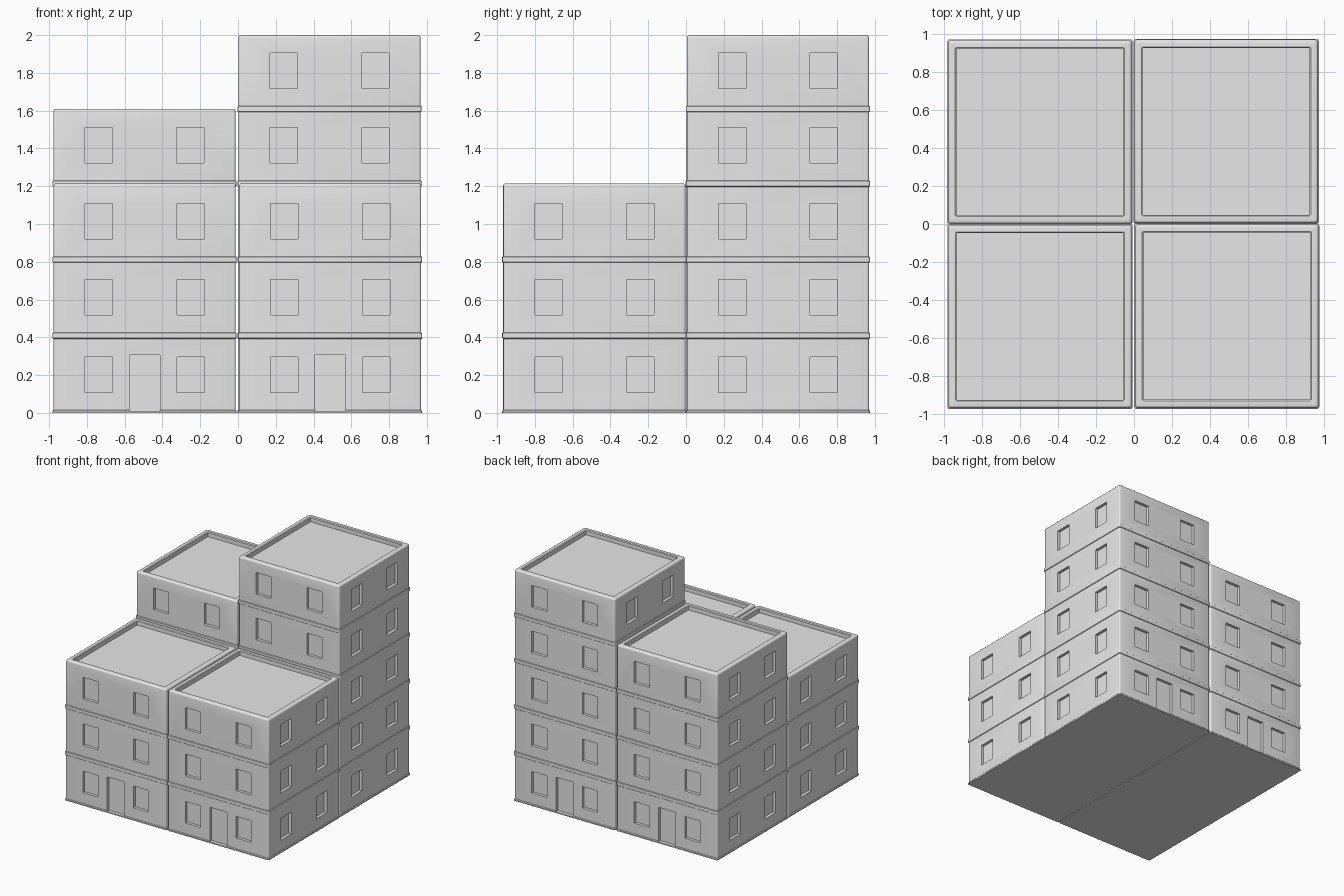
import bpy
import bmesh
from math import sin, cos, pi
from mathutils import Matrix, Vector

cube = bpy.data.objects.get("Cube")
if cube:
    bpy.data.objects.remove(cube, do_unlink=True)

HALF = 0.482          # half width of a tower wall
LIP = 0.005           # how far the floor bands stand out
DEPTH = 0.025         # recess of windows and doors
FLOOR_TOPS = [0.41, 0.813, 1.215, 1.61, 2.0]

grey = bpy.data.materials.new("plain grey")
grey.use_nodes = True
grey.diffuse_color = (0.8, 0.8, 0.8, 1)
grey.node_tree.nodes["Principled BSDF"].inputs["Base Color"].default_value = (0.8, 0.8, 0.8, 1)


def new_object(name, bm, location):
    bmesh.ops.recalc_face_normals(bm, faces=bm.faces)
    mesh = bpy.data.meshes.new(name)
    bm.to_mesh(mesh)
    bm.free()
    obj = bpy.data.objects.new(name, mesh)
    obj.location = location
    bpy.context.collection.objects.link(obj)
    mesh.materials.append(grey)
    return obj


def rounded_square(bm, half, z, radius=0.012, steps=3):
    """One horizontal ring of vertices with rounded corners."""
    ring = []
    for corner in range(4):
        mid = corner * pi / 2 + pi / 4
        cx = (half - radius) * (1 if cos(mid) > 0 else -1)
        cy = (half - radius) * (1 if sin(mid) > 0 else -1)
        for i in range(steps + 1):
            a = corner * pi / 2 + i * pi / 2 / steps
            ring.append(bm.verts.new((cx + radius * cos(a), cy + radius * sin(a), z)))
    return ring


def tower_profile(floors):
    """Half widths and heights from the footing, over the parapet, to the roof."""
    top = FLOOR_TOPS[floors - 1]
    profile = [(HALF + LIP, 0), (HALF + LIP, 0.01), (HALF, 0.016)]
    # thin band at every floor joint
    for z in FLOOR_TOPS[:floors - 1]:
        profile += [(HALF, z - 0.018), (HALF + LIP, z - 0.014),
                    (HALF + LIP, z + 0.012), (HALF, z + 0.016)]
    # rounded parapet
    r = 0.014
    for i in range(5):
        a = i * pi / 8
        profile.append((HALF - r + r * cos(a), top - r + r * sin(a)))
    inner = HALF - 0.043
    profile += [(inner + 0.006, top), (inner, top - 0.006), (inner, top - 0.04)]
    return profile


def add_box(bm, turn, across, z, width, height):
    """Cutting block reaching DEPTH into the wall on one side."""
    reach = 0.06
    place = Matrix.Rotation(turn, 4, "Z") @ Matrix.Translation(
        Vector((across, -HALF + DEPTH - reach / 2, z + height / 2)))
    size = Matrix.Diagonal((width, reach, height, 1))
    bmesh.ops.create_cube(bm, size=1, matrix=place @ size)


def build_tower(name, x, y, floors, door_turn):
    # walls, parapet and roof
    bm = bmesh.new()
    rings = [rounded_square(bm, h, z, 0.012 if h > 0.45 else 0.003)
             for h, z in tower_profile(floors)]
    for low, high in zip(rings, rings[1:]):
        for i in range(len(low)):
            j = (i + 1) % len(low)
            bm.faces.new((low[i], low[j], high[j], high[i]))
    bm.faces.new(rings[0][::-1])
    bm.faces.new(rings[-1])
    tower = new_object(name, bm, (x, y, 0))

    # two windows per floor on each side, one door on the outer side
    bm = bmesh.new()
    for base in [0] + FLOOR_TOPS[:floors - 1]:
        for side in range(4):
            for across in (-0.243, 0.243):
                add_box(bm, side * pi / 2, across, base + 0.108, 0.145, 0.187)
    add_box(bm, door_turn, 0, 0.01, 0.163, 0.297)
    cutter = new_object(name + "_openings", bm, (x, y, 0))
    cutter.hide_render = True

    cut = tower.modifiers.new("openings", "BOOLEAN")
    cut.operation = "DIFFERENCE"
    cut.solver = "EXACT"
    cut.object = cutter
    bpy.ops.object.select_all(action="DESELECT")
    tower.select_set(True)
    bpy.context.view_layer.objects.active = tower
    bpy.ops.object.modifier_apply(modifier=cut.name)
    bpy.data.objects.remove(cutter, do_unlink=True)
    bpy.ops.object.shade_smooth_by_angle(angle=pi / 5)


build_tower("front_right_tower", -0.494, -0.486, 3, 0)
build_tower("front_left_tower", 0.488, -0.485, 3, 0)
build_tower("back_right_tower", -0.495, 0.484, 4, pi)
build_tower("back_left_tower", 0.485, 0.487, 5, pi)
